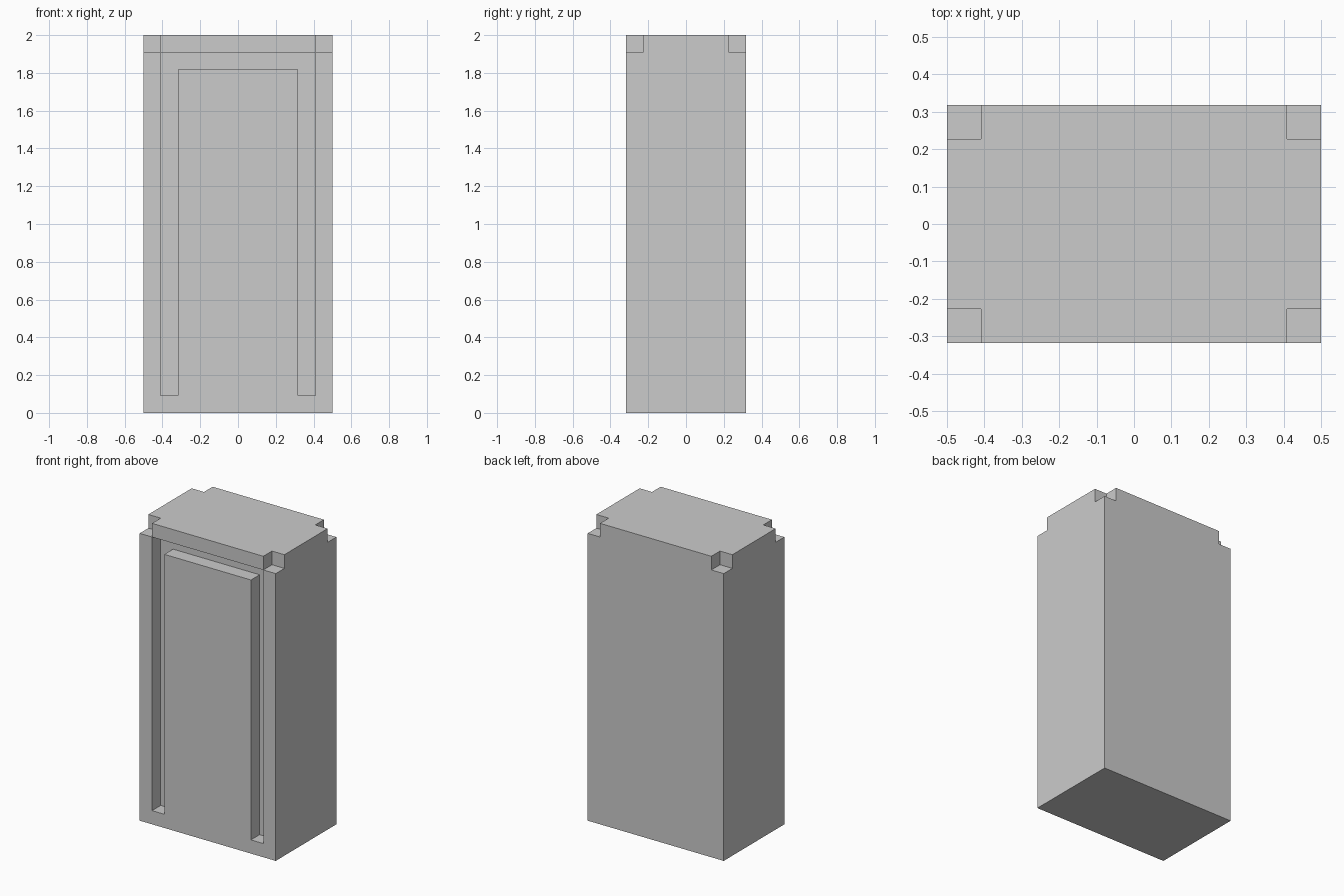
import bpy, bmesh, math
from itertools import product

if "Cube" in bpy.data.objects:
    bpy.data.objects.remove(bpy.data.objects["Cube"])

U = 1 / 11  # the model sits on a grid of 11 x 7 x 22 units

# Grid lines where the shape changes
XS = [-5.5, -4.5, -3.5, 3.5, 4.5, 5.5]
YS = [-3.5, -2.5, 2.5, 3.5]
ZS = [0, 1, 20, 21, 22]
AXES = (XS, YS, ZS)


def solid(cell):
    if any(not 0 <= i < len(a) - 1 for i, a in zip(cell, AXES)):
        return False
    x, y, z = ((a[i] + a[i + 1]) / 2 for i, a in zip(cell, AXES))
    # Notches in the four top corners
    if z > 21 and abs(x) > 4.5 and abs(y) > 2.5:
        return False
    # Door groove in the front: two sides and the top
    if y < -2.5 and abs(x) < 4.5 and 1 < z < 21 and (abs(x) > 3.5 or z > 20):
        return False
    return True


bm = bmesh.new()
verts = {}


def vert(idx):
    if idx not in verts:
        verts[idx] = bm.verts.new([a[i] * U for i, a in zip(idx, AXES)])
    return verts[idx]


# Skin every boundary between a solid and an empty cell
for cell in product(*(range(len(a) - 1) for a in AXES)):
    if not solid(cell):
        continue
    for axis, side in product(range(3), (0, 1)):
        neighbour = list(cell)
        neighbour[axis] += 2 * side - 1
        if solid(tuple(neighbour)):
            continue
        b, c = (axis + 1) % 3, (axis + 2) % 3
        ring = []
        for db, dc in ((0, 0), (1, 0), (1, 1), (0, 1)):
            p = list(cell)
            p[axis] += side
            p[b] += db
            p[c] += dc
            ring.append(vert(tuple(p)))
        bm.faces.new(ring if side else ring[::-1])

# Merge coplanar faces into clean flat panels
bmesh.ops.dissolve_limit(bm, angle_limit=math.radians(1),
                         verts=bm.verts[:], edges=bm.edges[:])

mesh = bpy.data.meshes.new("cabinet_body")
bm.to_mesh(mesh)
bm.free()
cabinet = bpy.data.objects.new("cabinet_body", mesh)
bpy.context.collection.objects.link(cabinet)
